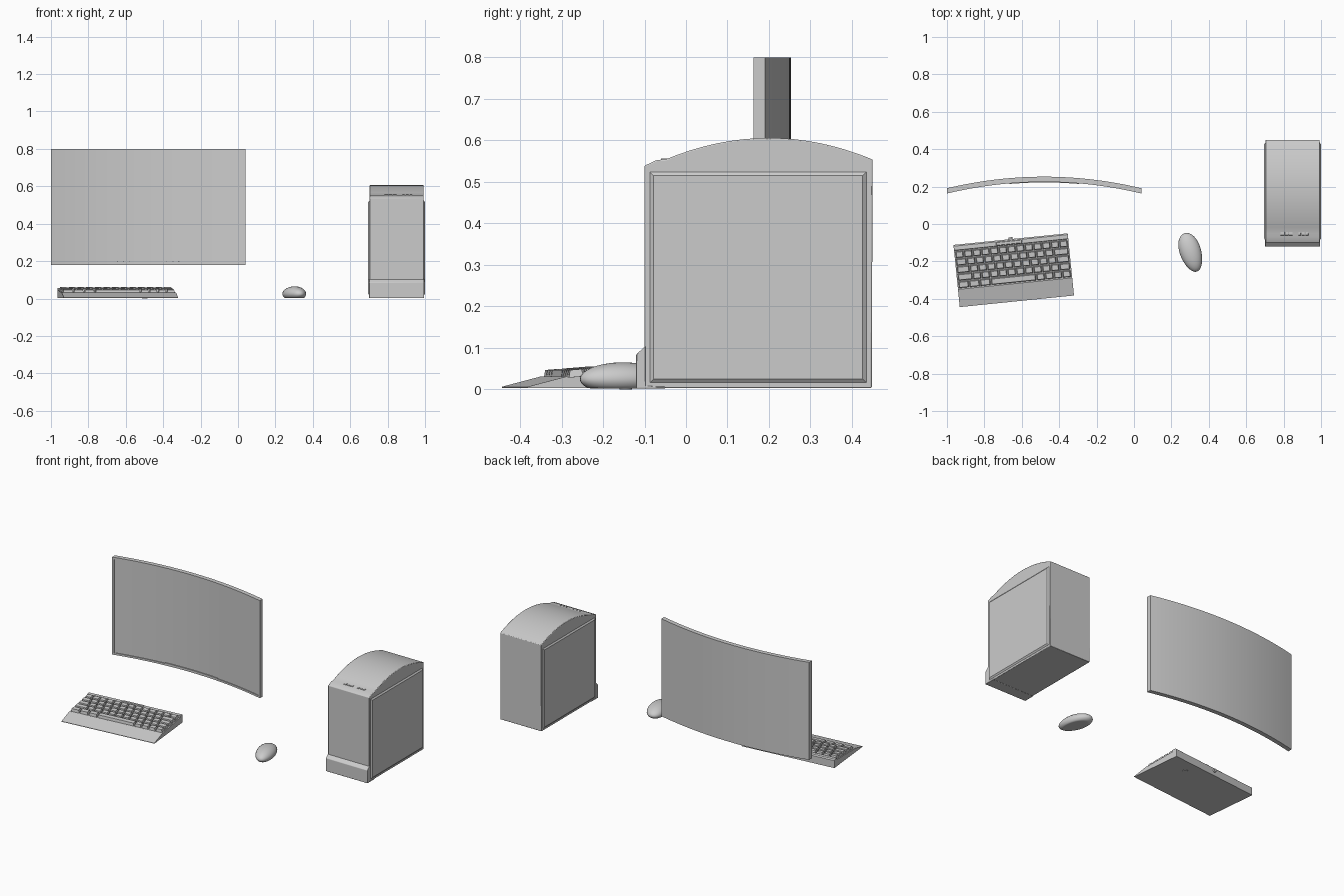
import bpy, bmesh, math
from mathutils import Matrix, Vector

if "Cube" in bpy.data.objects:
    bpy.data.objects.remove(bpy.data.objects["Cube"])


def finish(name, bm, matrix=None, smooth=None, bevel=0):
    bmesh.ops.recalc_face_normals(bm, faces=bm.faces)
    mesh = bpy.data.meshes.new(name)
    bm.to_mesh(mesh)
    bm.free()
    ob = bpy.data.objects.new(name, mesh)
    bpy.context.collection.objects.link(ob)
    if matrix:
        ob.matrix_world = matrix
    if bevel:
        mod = ob.modifiers.new("bevel", 'BEVEL')
        mod.width, mod.segments = bevel, 2
        mod.limit_method, mod.angle_limit = 'ANGLE', math.radians(40)
    if smooth:
        bpy.ops.object.select_all(action='DESELECT')
        ob.select_set(True)
        bpy.context.view_layer.objects.active = ob
        bpy.ops.object.shade_smooth_by_angle(angle=math.radians(smooth))
    return ob


def prism(bm, profile, x0, x1):
    """Extrude a (y, z) profile along x."""
    face = bm.faces.new([bm.verts.new((x0, y, z)) for y, z in profile])
    ext = bmesh.ops.extrude_face_region(bm, geom=[face])
    verts = [g for g in ext["geom"] if isinstance(g, bmesh.types.BMVert)]
    bmesh.ops.translate(bm, verts=verts, vec=(x1 - x0, 0, 0))


def frustum(bm, w, d, h, inset, matrix):
    """Box standing on its base whose top is inset on all sides."""
    res = bmesh.ops.create_cube(bm, size=1)
    for v in res["verts"]:
        k = inset if v.co.z > 0 else 0
        v.co = matrix @ Vector((v.co.x * (w - 2 * k), v.co.y * (d - 2 * k), (v.co.z + 0.5) * h))


# Curved monitor
MX, MW = -0.48, 0.52


def curved_slab(name, x0, x1, z0, z1, d0, d1, n=1):
    """Slab following the screen curve, d0..d1 behind the front surface."""
    bm = bmesh.new()
    rings = []
    for i in range(n + 1):
        x = x0 + (x1 - x0) * i / n
        y = 0.225 - 0.062 * ((x - MX) / MW) ** 2
        rings.append([bm.verts.new((x, y + d, z)) for d, z in ((d0, z0), (d1, z0), (d1, z1), (d0, z1))])
    for a, b in zip(rings, rings[1:]):
        for j in range(4):
            bm.faces.new((a[j], b[j], b[j - 3], a[j - 3]))
    bm.faces.new(rings[0])
    bm.faces.new(rings[-1])
    return finish(name, bm, smooth=30)


L, R, B, T, E = MX - MW, MX + MW, 0.18, 0.80, 0.012
curved_slab("monitor_body", L, R, B, T, 0.005, 0.028, 32)
curved_slab("frame_bottom", L, R, B, B + E, 0, 0.005, 32)
curved_slab("frame_top", L, R, T - E, T, 0, 0.005, 32)
curved_slab("frame_left", L, L + E, B + E, T - E, 0, 0.005)
curved_slab("frame_right", R - E, R, B + E, T - E, 0, 0.005)
curved_slab("monitor_chin_strip", MX - 0.185, MX + 0.185, B + 0.003, B + 0.017, -0.003, 0.003, 12)

# Computer tower body with arched lid and front foot
X0, X1 = 0.703, 0.993
XC = (X0 + X1) / 2
bm = bmesh.new()
arch = [(0.2 + t, 0.606 - 0.052 * (t / 0.25) ** 2) for t in [0.25 - 0.5 * i / 16 for i in range(17)]]
prism(bm, [(-0.1, 0.003), (0.448, 0.003)] + arch + [(-0.07, 0.553), (-0.1, 0.539)], X0, X1)
finish("tower_body", bm, smooth=25, bevel=0.003)
bm = bmesh.new()
prism(bm, [(-0.12, 0.002), (-0.05, 0.002), (-0.05, 0.006), (-0.098, 0.008), (-0.098, 0.104), (-0.12, 0.084)],
      X0 - 0.002, X1 + 0.002)
finish("tower_front_foot", bm, smooth=30, bevel=0.002)

# Raised side panels with sloping edges
bm = bmesh.new()
for s, x in ((-1, X0), (1, X1)):
    frustum(bm, 0.508, 0.522, 0.007, 0.009,
            Matrix.Translation((x, 0.174, 0.27)) @ Matrix.Rotation(s * math.pi / 2, 4, 'Y'))
finish("tower_side_panels", bm)

# Ports and buttons on the lid
bm = bmesh.new()
for x, w in ((0.792, 0.02), (0.815, 0.02), (0.838, 0.02), (0.885, 0.014), (0.905, 0.014), (0.925, 0.014)):
    frustum(bm, w, 0.018, 0.004, 0.001, Matrix.Translation((x, -0.052, 0.5525)))
finish("tower_ports", bm)

# Keyboard, built around its own centre and turned slightly
K = Matrix.Translation((-0.643, -0.247, 0)) @ Matrix.Rotation(math.radians(5.8), 4, 'Z')
HW, TILT = 0.307, 0.08
bm = bmesh.new()
prism(bm, [(-0.167, 0.003), (0.167, 0.003), (0.167, 0.05), (0.16, 0.056), (0.138, 0.056),
           (0.136, 0.045), (-0.068, 0.029), (-0.072, 0.031), (-0.167, 0.006)], -HW, HW)
finish("keyboard_base", bm, K)

# Keys: relative widths, front row first
rows = [[1.25, 1.25, 1.25, 5.25, 1, 1, 1, 1],
        [1.75] + [1] * 10 + [1.25],
        [1.5] + [1] * 10 + [1.5],
        [1.25] + [1] * 10 + [1.75],
        [1] * 13]
bm = bmesh.new()
pitch = 0.0405
for r, row in enumerate(rows):
    y = -0.068 + pitch * (r + 0.5)
    unit = 2 * (HW - 0.004) / sum(row)
    x = -HW + 0.004
    for w in row:
        kw = w * unit
        place = Matrix.Translation((x + kw / 2, y, 0.0345 + TILT * (y + 0.0)))
        frustum(bm, kw - 0.005, pitch - 0.005, 0.017, 0.004, place @ Matrix.Rotation(TILT, 4, 'X'))
        x += kw
finish("keyboard_keys", bm, K)

# Keyboard cable socket, dial strip and rubber foot
bm = bmesh.new()
frustum(bm, 0.14, 0.018, 0.004, 0.002, Matrix.Translation((-0.01, 0.149, 0.056)))
finish("keyboard_strip", bm, K)
bm = bmesh.new()
bmesh.ops.create_cone(bm, cap_ends=True, segments=16, radius1=0.01, radius2=0.01, depth=0.014,
                      matrix=Matrix.Translation((0, 0.17, 0.035)) @ Matrix.Rotation(math.pi / 2, 4, 'X'))
finish("keyboard_cable_socket", bm, K, smooth=30)
bm = bmesh.new()
bmesh.ops.create_cone(bm, cap_ends=True, segments=20, radius1=0.015, radius2=0.015, depth=0.004,
                      matrix=Matrix.Translation((0.153, 0.087, 0.002)))
finish("keyboard_foot", bm, K, smooth=30)

# Mouse: egg-shaped shell with flattened base
bm = bmesh.new()
bmesh.ops.create_uvsphere(bm, u_segments=32, v_segments=20, radius=1)
for v in bm.verts:
    x, y, z = v.co
    lift = 0.041 * z if z > 0 else max(0.036 * z, -0.022)
    v.co = (x * 0.057 * (1 + 0.1 * y), y * 0.108, 0.024 + lift)
finish("mouse", bm, Matrix.Translation((0.303, -0.152, 0)) @ Matrix.Rotation(math.radians(18), 4, 'Z'), smooth=40)
